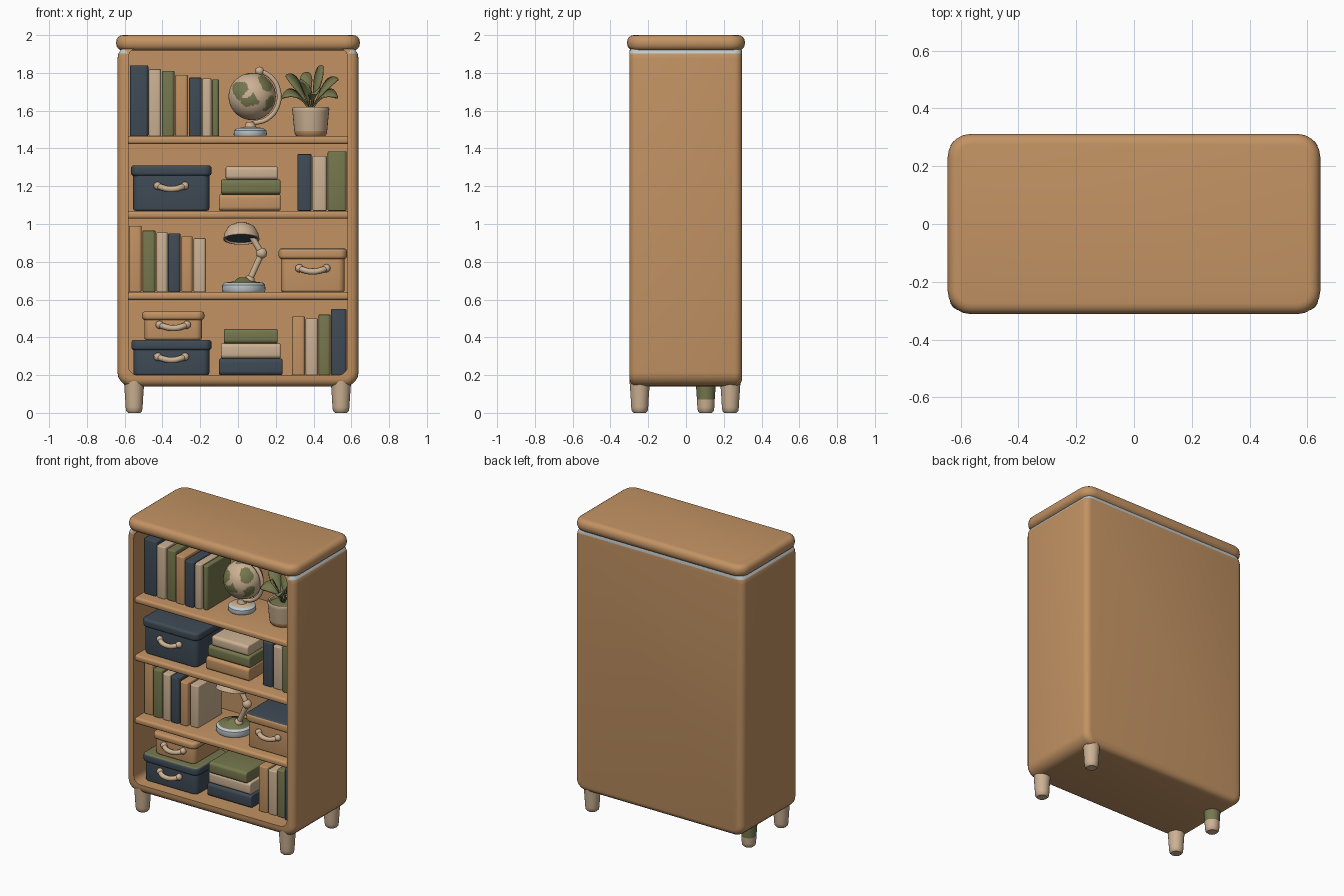
import bpy, bmesh, random
from math import sin, pi, radians
from mathutils import Vector, Matrix

random.seed(4)
if "Cube" in bpy.data.objects:
    bpy.data.objects.remove(bpy.data.objects["Cube"], do_unlink=True)


def colour(name, rgb):
    m = bpy.data.materials.new(name)
    m.use_nodes = True
    m.diffuse_color = (*rgb, 1)
    m.node_tree.nodes["Principled BSDF"].inputs["Base Color"].default_value = (*rgb, 1)
    return m


WOOD = colour("warm wood", (0.54, 0.29, 0.125))
CREAM = colour("cream", (0.60, 0.44, 0.29))
NAVY = colour("slate navy", (0.05, 0.07, 0.092))
OLIVE = colour("olive green", (0.18, 0.185, 0.075))
PALE = colour("pale grey", (0.52, 0.58, 0.60))


def finish(name, bm, *mats):
    bmesh.ops.recalc_face_normals(bm, faces=bm.faces)
    me = bpy.data.meshes.new(name)
    bm.to_mesh(me)
    bm.free()
    for m in mats:
        me.materials.append(m)
    me.shade_smooth()
    me.set_sharp_from_angle(angle=radians(40))
    ob = bpy.data.objects.new(name, me)
    bpy.context.collection.objects.link(ob)
    return ob


def box(name, x, y, z, mat, r=0.012, axis=None, big=0.0, top=None):
    """Rounded box between ranges; edges along one axis may have a larger radius."""
    bm = bmesh.new()
    bmesh.ops.create_cube(bm, size=1)
    for v in bm.verts:
        v.co = Vector([s[0] + (c + 0.5) * (s[1] - s[0]) for s, c in zip((x, y, z), v.co)])
    if axis is not None:
        es = [e for e in bm.edges
              if abs((e.verts[0].co - e.verts[1].co).normalized()[axis]) > 0.9]
        bmesh.ops.bevel(bm, geom=es, offset=big, segments=5, profile=0.5, affect='EDGES')
    if r:
        es = [e for e in bm.edges if e.calc_face_angle(0) > 0.6]
        bmesh.ops.bevel(bm, geom=es, offset=r, segments=4, profile=0.5, affect='EDGES')
    if top:
        bm.normal_update()
        for f in bm.faces:
            f.material_index = int(f.normal.z > 0.8)
    return finish(name, bm, mat, *([top] if top else []))


def lathe(name, profile, loc, *mats, rot=None, rule=None):
    bm = bmesh.new()
    vs = [bm.verts.new((r, 0, z)) for r, z in profile]
    es = [bm.edges.new(p) for p in zip(vs, vs[1:])]
    bmesh.ops.spin(bm, geom=vs + es, cent=(0, 0, 0), axis=(0, 0, 1), angle=2 * pi, steps=32)
    bmesh.ops.remove_doubles(bm, verts=bm.verts, dist=0.0005)
    if rule:
        for f in bm.faces:
            f.material_index = int(rule(f.calc_center_median()))
    bm.transform(Matrix.Translation(loc) @ (rot or Matrix()))
    return finish(name, bm, *mats)


def tube(name, pts, r, mat):
    cu = bpy.data.curves.new(name, 'CURVE')
    cu.dimensions = '3D'
    cu.bevel_depth, cu.bevel_resolution, cu.use_fill_caps = r, 3, True
    sp = cu.splines.new('BEZIER')
    sp.bezier_points.add(len(pts) - 1)
    for b, p in zip(sp.bezier_points, pts):
        b.co = p
        b.handle_left_type = b.handle_right_type = 'AUTO'
    ob = bpy.data.objects.new(name, cu)
    bpy.context.collection.objects.link(ob)
    bpy.context.view_layer.update()
    me = bpy.data.meshes.new_from_object(ob.evaluated_get(bpy.context.evaluated_depsgraph_get()))
    bpy.data.objects.remove(ob, do_unlink=True)
    bm = bmesh.new()
    bm.from_mesh(me)
    for f in bm.faces:
        f.material_index = 0
    return finish(name, bm, mat)


def ball(name, loc, r, *mats, rule=None):
    bm = bmesh.new()
    bmesh.ops.create_icosphere(bm, subdivisions=5 if rule else 2, radius=r)
    if rule:
        for f in bm.faces:
            f.material_index = int(rule(f.calc_center_median().normalized()))
    bmesh.ops.translate(bm, verts=bm.verts, vec=loc)
    return finish(name, bm, *mats)


# Case: rounded block with a hollow front and a pale seam under the lid
case = box("case", (-.638, .638), (-.3, .297), (.14, 1.95), WOOD, .04, 1, .075)
hollow = box("hollow_cutter", (-.58, .58), (-.5, .14), (.2, 1.93), WOOD, 0, 1, .05)
hollow.hide_render = True
cut = case.modifiers.new("hollow", 'BOOLEAN')
cut.operation, cut.object, cut.solver = 'DIFFERENCE', hollow, 'EXACT'
bpy.context.view_layer.update()
carved = bpy.data.meshes.new_from_object(
    case.evaluated_get(bpy.context.evaluated_depsgraph_get()))
bm = bmesh.new()
bm.from_mesh(carved)
for ob in (case, hollow):
    bpy.data.objects.remove(ob, do_unlink=True)
for h in (1.903, 1.925):
    bmesh.ops.bisect_plane(bm, geom=bm.verts[:] + bm.edges[:] + bm.faces[:],
                           plane_co=(0, 0, h), plane_no=(0, 0, 1))
for f in bm.faces:
    c = f.calc_center_median()
    f.material_index = int(1.903 < c.z < 1.925 and (abs(c.x) > .59 or c.y > .2))
finish("case", bm, WOOD, PALE)
box("lid", (-.645, .645), (-.312, .312), (1.918, 2), WOOD, .036, 2, .08)
for z in (1.465, 1.07, .64):
    box("shelf", (-.59, .59), (-.285, .16), (z - .042, z), WOOD, .015)

# Legs: stubby, one set further forward than its mate
leg = [(0, 0), (.032, 0), (.042, .01), (.045, .03), (.047, .07), (.054, .17), (0, .17)]
for x, y in ((-.55, -.245), (.545, -.245), (.545, .235), (-.55, .105)):
    odd = 0 < y < .2
    lathe("leg", leg, (x, y, 0), CREAM, OLIVE, rule=lambda c, o=odd: o and c.z > .06)


# Books
def upright(floor, *books):
    for x0, x1, top, mat in books:
        y = -.2 + random.uniform(-.012, .012)
        box("upright_book", (x0, x1), (y, y + .27), (floor, top), mat, .006, 2, .016)


def stack(*books):
    for x0, x1, z0, z1, mat in books:
        y = -.2 + random.uniform(-.015, .01)
        box("stacked_book", (x0, x1), (y, y + .26), (z0, z1), mat, .008, 0, .02)


upright(1.465, (-.572, -.475, 1.84, NAVY), (-.473, -.407, 1.82, CREAM),
        (-.402, -.337, 1.81, OLIVE), (-.333, -.265, 1.79, WOOD), (-.26, -.193, 1.775, NAVY),
        (-.19, -.14, 1.77, CREAM), (-.137, -.1, 1.765, OLIVE))
upright(1.07, (.315, .39, 1.37, NAVY), (.395, .47, 1.36, CREAM), (.475, .575, 1.385, OLIVE))
upright(.64, (-.578, -.51, .99, WOOD), (-.505, -.437, .965, OLIVE), (-.432, -.372, .955, CREAM),
        (-.37, -.305, .95, NAVY), (-.3, -.24, .935, WOOD), (-.235, -.17, .925, CREAM))
upright(.2, (.285, .355, .51, WOOD), (.358, .423, .5, CREAM), (.426, .49, .52, OLIVE),
        (.493, .575, .55, NAVY))
stack((-.1, .225, 1.07, 1.157, WOOD), (-.09, .225, 1.157, 1.235, OLIVE),
      (-.065, .21, 1.235, 1.305, CREAM))
stack((-.1, .235, .2, .288, NAVY), (-.09, .225, .288, .368, CREAM),
      (-.075, .21, .368, .445, OLIVE))


# Storage boxes: body, lid and a bowed handle
def storage(x0, x1, z0, z1, mat, top=None, front=-.23, lid=.055):
    box("box_body", (x0 + .012, x1 - .012), (front, .09), (z0, z1 - .02), mat, .012, 2, .035)
    box("box_lid", (x0, x1), (front - .012, .1), (z1 - lid, z1), mat, .016, 2, .04, top=top)
    cx, cz, w = (x0 + x1) / 2, z0 + (z1 - lid - z0) * .66, .072
    pts = [(cx + s * w, front - d, cz + h) for s, d, h in
           ((-1, -.01, .012), (-.8, .02, .004), (0, .03, -.008), (.8, .02, .004), (1, -.01, .012))]
    tube("box_handle", pts, .016, CREAM)
    for s in (-1, 1):
        ball("handle_knob", (cx + s * w, front - .008, cz + .01), .022, CREAM)


storage(-.567, -.14, 1.07, 1.31, NAVY)
storage(.215, .577, .64, .87, WOOD, NAVY)
storage(-.565, -.14, .2, .387, NAVY, OLIVE)
storage(-.508, -.178, .387, .537, WOOD, front=-.2, lid=.045)

# Globe with land patches, on a curved stand
lands = [((-.55, -.75, .35), .42), ((-.1, -.95, -.2), .3), ((.55, -.6, .6), .38),
         ((.75, -.6, -.3), .3), ((-.2, .9, .2), .5), ((.8, .4, .1), .4), ((0, 0, 1), .3)]


def is_land(n):
    wobble = .07 * sin(9 * n.x + 4 * n.z) + .05 * sin(13 * n.z - 5 * n.y)
    return any((n - Vector(c).normalized()).length < r + wobble for c, r in lands)


gx, gy, gz = .075, -.05, 1.675
ball("globe", (gx, gy, gz), .125, CREAM, OLIVE, rule=is_land)
arc = [Vector((sin(a), 0, -1 * sin(pi / 2 - a))) * .143 for a in
       [radians(d) for d in (0, 35, 70, 105, 135, 160)]]
tube("globe_arm", [p + Vector((gx, gy, gz)) for p in arc], .013, CREAM)
ball("globe_cap", arc[-1] + Vector((gx - .01, gy, gz)), .024, CREAM)
lathe("globe_base", [(0, 0), (.083, 0), (.088, .008), (.086, .03), (.07, .042), (.03, .048),
                     (.022, .075), (0, .075)], (.065, gy, 1.465), PALE, CREAM,
      rule=lambda c: c.z > .036)

# Potted plant with broad arching leaves
px, py = .385, -.06
lathe("plant_pot", [(0, 0), (.075, 0), (.084, .01), (.087, .028), (.097, .13), (.099, .145),
                    (.094, .155), (.085, .15), (.083, .13), (0, .13)], (px, py, 1.465),
      CREAM, WOOD, OLIVE, rule=lambda c: c.z < .028)
lathe("soil", [(0, .008), (.084, 0)], (px, py, 1.598), OLIVE)


def leaf(tip, width, lift):
    bm = bmesh.new()
    a, b = Vector((px, py, 1.6)), Vector(tip)
    mid = (a + b) / 2 + Vector((0, 0, lift))
    side = Vector(((b - a).y, -(b - a).x, 0)).normalized()
    side = (side + Vector((0, 0, .6 if b.x < px else -.6))).normalized()
    rows = []
    for i in range(10):
        t = i / 9
        p = a * (1 - t) ** 2 + mid * 2 * t * (1 - t) + b * t * t
        w = .005 + width * max(0, sin(pi * (t - .25) / .75)) ** .8 if t > .25 else .005
        if i == 9:
            w = .003
        rows.append([bm.verts.new(p + side * w * s + Vector((0, 0, .2 * w * abs(s))))
                     for s in (-1, 0, 1)])
    for r, q in zip(rows, rows[1:]):
        for k in (0, 1):
            bm.faces.new((r[k], r[k + 1], q[k + 1], q[k]))
    ob = finish("plant_leaf", bm, OLIVE)
    ob.modifiers.new("thickness", 'SOLIDIFY').thickness = .008


for dx, dy, z, w, lift in ((-.155, -.03, 1.67, .034, .1), (-.13, .04, 1.79, .036, .06),
                           (-.04, -.07, 1.76, .034, .05), (.06, .03, 1.84, .036, .04),
                           (.145, .02, 1.77, .036, .07), (.145, -.04, 1.67, .034, .1),
                           (.03, -.1, 1.69, .03, .09), (-.04, .1, 1.8, .034, .06)):
    leaf((px + dx, py + dy, z), w, lift)

# Desk lamp: base, jointed arm and tilted shade
ly = -.08
lathe("lamp_base", [(0, 0), (.11, 0), (.116, .01), (.113, .038), (.1, .05), (.05, .056),
                    (.03, .075), (0, .078)], (.03, ly, .64), PALE, OLIVE,
      rule=lambda c: c.z > .045)
joints = [(.06, ly, .7), (.125, ly, .845), (.06, ly, .955)]
for p, q in zip(joints, joints[1:]):
    tube("lamp_arm", [p, q], .017, CREAM)
for p in joints[:2]:
    ball("lamp_joint", p, .03, CREAM)
lathe("lamp_shade", [(0, .075), (.04, .072), (.07, .055), (.09, .02), (.096, -.012), (.088, -.014),
                     (.082, -.004), (0, .002)], (.018, ly - .02, .93), CREAM, NAVY,
      rot=Matrix.Rotation(-.3, 4, 'X'),
      rule=lambda c: c.z < .01 and Vector((c.x, c.y)).length < .084)
